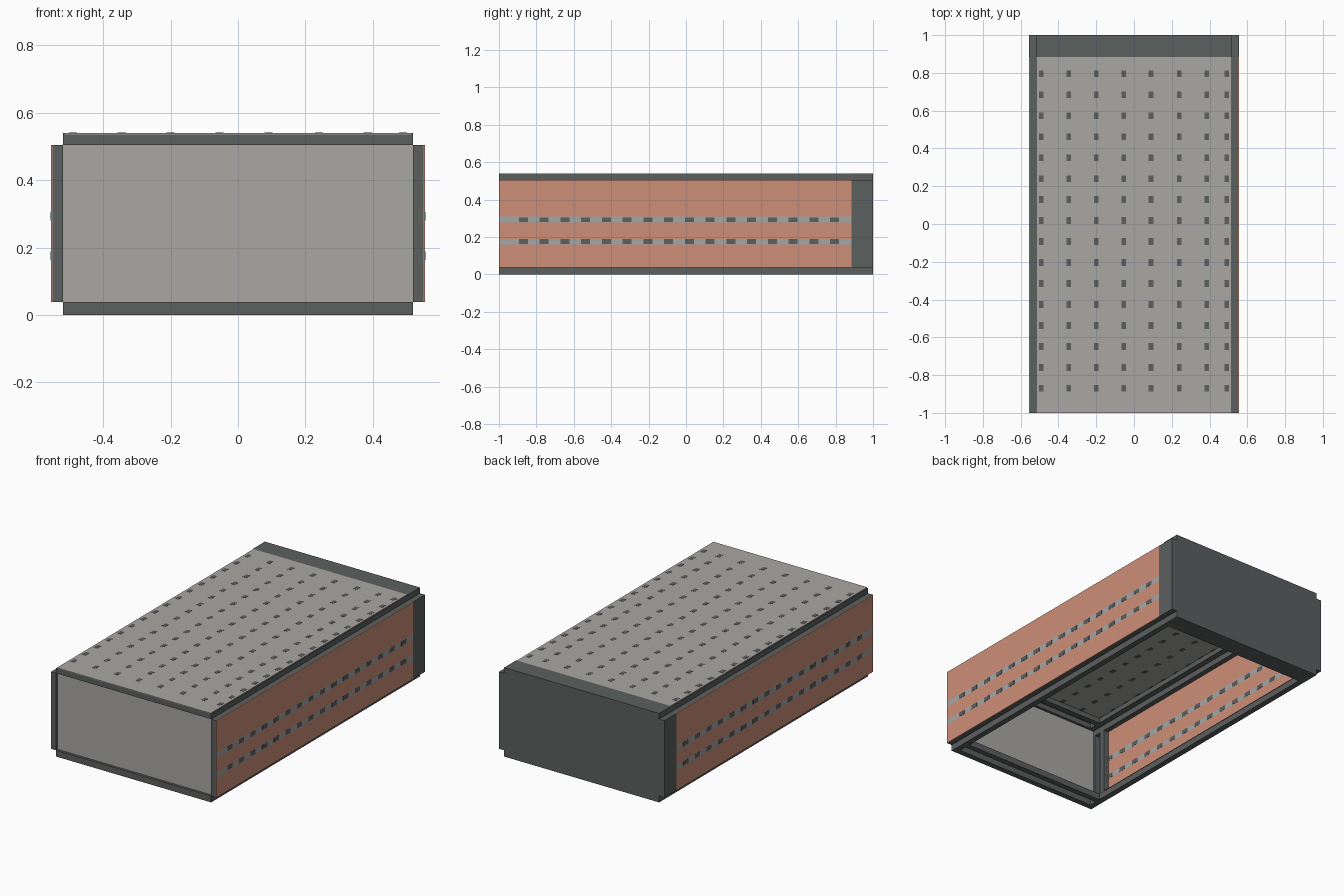
import bpy, bmesh
from mathutils import Vector

if "Cube" in bpy.data.objects:
    bpy.data.objects.remove(bpy.data.objects["Cube"])

def mat(name, c):
    m = bpy.data.materials.new(name)
    m.diffuse_color = (*c, 1)
    m.use_nodes = True
    m.node_tree.nodes["Principled BSDF"].inputs["Base Color"].default_value = m.diffuse_color
    return m

DARK = mat("dark_grey", (0.105, 0.117, 0.114))
LIGHT = mat("light_grey", (0.40, 0.39, 0.37))
STRIPE = mat("cool_grey", (0.37, 0.39, 0.39))
CLAY = mat("clay_orange", (0.62, 0.275, 0.19))

def boxes(name, spans, material):
    """One object made of boxes, each given as (x0, x1, y0, y1, z0, z1)."""
    bm = bmesh.new()
    for x0, x1, y0, y1, z0, z1 in spans:
        r = bmesh.ops.create_cube(bm, size=1)
        c = Vector(((x0 + x1) / 2, (y0 + y1) / 2, (z0 + z1) / 2))
        s = Vector((abs(x1 - x0), abs(y1 - y0), abs(z1 - z0)))
        for v in r["verts"]:
            v.co = Vector((v.co.x * s.x, v.co.y * s.y, v.co.z * s.z)) + c
    me = bpy.data.meshes.new(name)
    bm.to_mesh(me)
    bm.free()
    me.materials.append(material)
    ob = bpy.data.objects.new(name, me)
    bpy.context.collection.objects.link(ob)
    return ob

def both(spans):
    return spans + [(-b, -a, c, d, e, f) for a, b, c, d, e, f in spans]

W, IN, H = 0.555, 0.52, 0.54     # outer half width, inner half width, height
Z0, Z1 = 0.038, 0.505            # side wall bottom and top
BACK = 0.885                     # front of the solid end block
T = 0.004                        # panel thickness

# Solid end block with notched corners
boxes("end_block", [(-W, W, BACK, 1, Z0, Z1), (-IN, IN, BACK, 1, Z1, H),
                    (-IN, IN, BACK, 1, 0, Z0)], DARK)

# Two cross frames: front rim and the rib behind it
for name, a, b in (("front_rim", -1, -0.965), ("inner_rib", -0.92, -0.885)):
    boxes(name, both([(IN, W - T, a, b, Z0, Z1)]) +
          [(-IN, IN, a, b, Z1, H - T), (-IN, IN, a, b, 0, Z0)], DARK)

# Long rails along the four edges
boxes("long_rails", both([
    (IN - 0.035, IN, -1, BACK, Z1, H - T),
    (IN - 0.035, IN, -1, BACK, 0, Z0),
    (IN, W - T, -1, BACK, Z1 - 0.035, Z1),
    (IN, W - T, -1, BACK, Z0, Z0 + 0.035)]), DARK)

# Panels
boxes("front_panel", [(-IN, IN, -0.985, -0.981, Z0, Z1)], LIGHT)
boxes("top_panel", [(-IN + T, IN - T, -1, BACK, H - T, H)], LIGHT)
S = [(0.16, 0.19), (0.277, 0.31)]
boxes("side_panels", both([(W - T, W, -1, BACK, a, b) for a, b in
      ((Z0, S[0][0]), (S[0][1], S[1][0]), (S[1][1], Z1))]), CLAY)
boxes("side_stripes", both([(W - T, W, -1, BACK, a, b) for a, b in S]), STRIPE)

# Rows of small dark spots showing on both faces of the panels
rows = [-0.87 + 0.111 * i for i in range(16)]
cols = [-0.49, -0.345, -0.2, -0.055, 0.09, 0.24, 0.385, 0.49]
boxes("top_spots", [(x - 0.012, x + 0.012, y - 0.018, y + 0.018, H - T - 0.001, H + 0.001)
                    for x in cols for y in rows], DARK)
boxes("side_spots", both([(W - T - 0.001, W + 0.001, y - 0.024, y + 0.024, z - 0.013, z + 0.013)
                          for z in (0.176, 0.293) for y in rows]), DARK)
